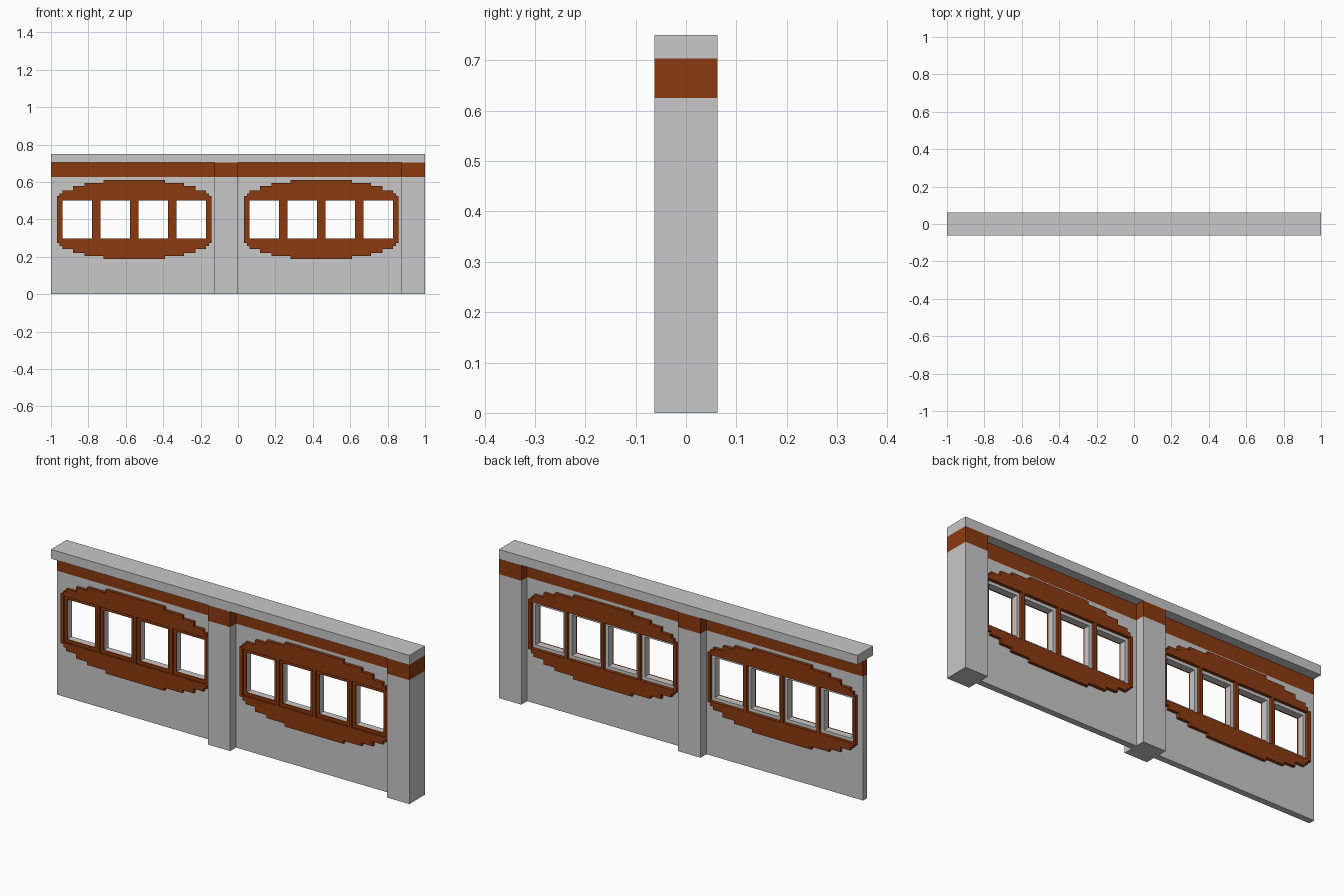
import bpy, bmesh

cube = bpy.data.objects.get("Cube")
if cube:
    bpy.data.objects.remove(cube, do_unlink=True)

U = 1 / 128          # all sizes below are in this small unit
PITCH = 26           # distance between window openings
MID_X, MID_Z = 57, 51  # centre of the window group within a bay


def material(name, color):
    m = bpy.data.materials.new(name)
    m.use_nodes = True
    m.diffuse_color = (*color, 1)
    m.node_tree.nodes["Principled BSDF"].inputs["Base Color"].default_value = (*color, 1)
    return m


GREY = material("pale grey", (0.58, 0.58, 0.58))
BROWN = material("rust brown", (0.258, 0.042, 0.005))


def rect(x0, x1, z0, z1):
    return [(x0, z0), (x1, z0), (x1, z1), (x0, z1)]


def prism(name, outlines, y0, y1, mat):
    """Extrude closed x-z outlines from y0 to y1."""
    bm = bmesh.new()
    for outline in outlines:
        face = bm.faces.new([bm.verts.new((x * U, y0 * U, z * U)) for x, z in outline])
        ext = bmesh.ops.extrude_face_region(bm, geom=[face])
        moved = [v for v in ext["geom"] if isinstance(v, bmesh.types.BMVert)]
        bmesh.ops.translate(bm, verts=moved, vec=(0, (y1 - y0) * U, 0))
    bmesh.ops.recalc_face_normals(bm, faces=bm.faces)
    mesh = bpy.data.meshes.new(name)
    bm.to_mesh(mesh)
    bm.free()
    mesh.materials.append(mat)
    obj = bpy.data.objects.new(name, mesh)
    bpy.context.collection.objects.link(obj)
    return obj


def windows(start, half_w, half_h):
    """Four window rectangles of one bay."""
    centres = [start + MID_X + PITCH * (i - 1.5) for i in range(4)]
    return [rect(c - half_w, c + half_w, MID_Z - half_h, MID_Z + half_h) for c in centres]


def cut(obj, outlines):
    """Cut the outlines right through an object."""
    cutter = prism("cutter", outlines, -20, 20, obj.data.materials[0])
    cutter.hide_render = True
    mod = obj.modifiers.new("openings", "BOOLEAN")
    mod.operation, mod.solver, mod.object = "DIFFERENCE", "EXACT", cutter
    graph = bpy.context.evaluated_depsgraph_get()
    mesh = bpy.data.meshes.new_from_object(obj.evaluated_get(graph))
    obj.modifiers.clear()
    obj.data = mesh
    bpy.data.objects.remove(cutter, do_unlink=True)


def stepped_oval(start):
    """Oval outline with stair-stepped corners."""
    steps = [(53, 16), (51, 18), (49, 20), (42, 23), (34, 25), (21, 27)]
    quarter = [(steps[0][0], 0)]
    for i, (w, h) in enumerate(steps):
        quarter.append((w, h))
        if i + 1 < len(steps):
            quarter.append((steps[i + 1][0], h))
    quarter = quarter[1:]
    upper = quarter + [(-x, z) for x, z in reversed(quarter)]
    full = upper + [(-x, -z) for x, z in upper]
    return [(start + MID_X + x, MID_Z + z) for x, z in full]


for side, start in (("right", -128), ("left", 0)):
    end = start + 112
    # Thin wall with four openings and its painted band
    wall = prism(f"{side}_wall", [rect(start, end, 0, 80)], -2, 2, GREY)
    cut(wall, windows(start, 10, 13))
    prism(f"{side}_wall_band", [rect(start, end, 80, 90)], -2, 2, BROWN)

    # Oval surrounds on both faces
    for face, y0, y1 in (("front", -4, -2), ("back", 2, 4)):
        plate = prism(f"{side}_{face}_surround", [stepped_oval(start)], y0, y1, BROWN)
        cut(plate, windows(start, 12, 15))

    # Recessed window frames on the front
    frames = prism(f"{side}_window_frames", windows(start, 12, 15), -3, -2, BROWN)
    cut(frames, windows(start, 10, 13))

    # Column with band
    prism(f"{side}_column", [rect(end, end + 16, 0, 80)], -8, 8, GREY)
    prism(f"{side}_column_band", [rect(end, end + 16, 80, 90)], -8, 8, BROWN)

# Coping along the top
prism("coping", [rect(-128, 128, 90, 96)], -8, 8, GREY)
